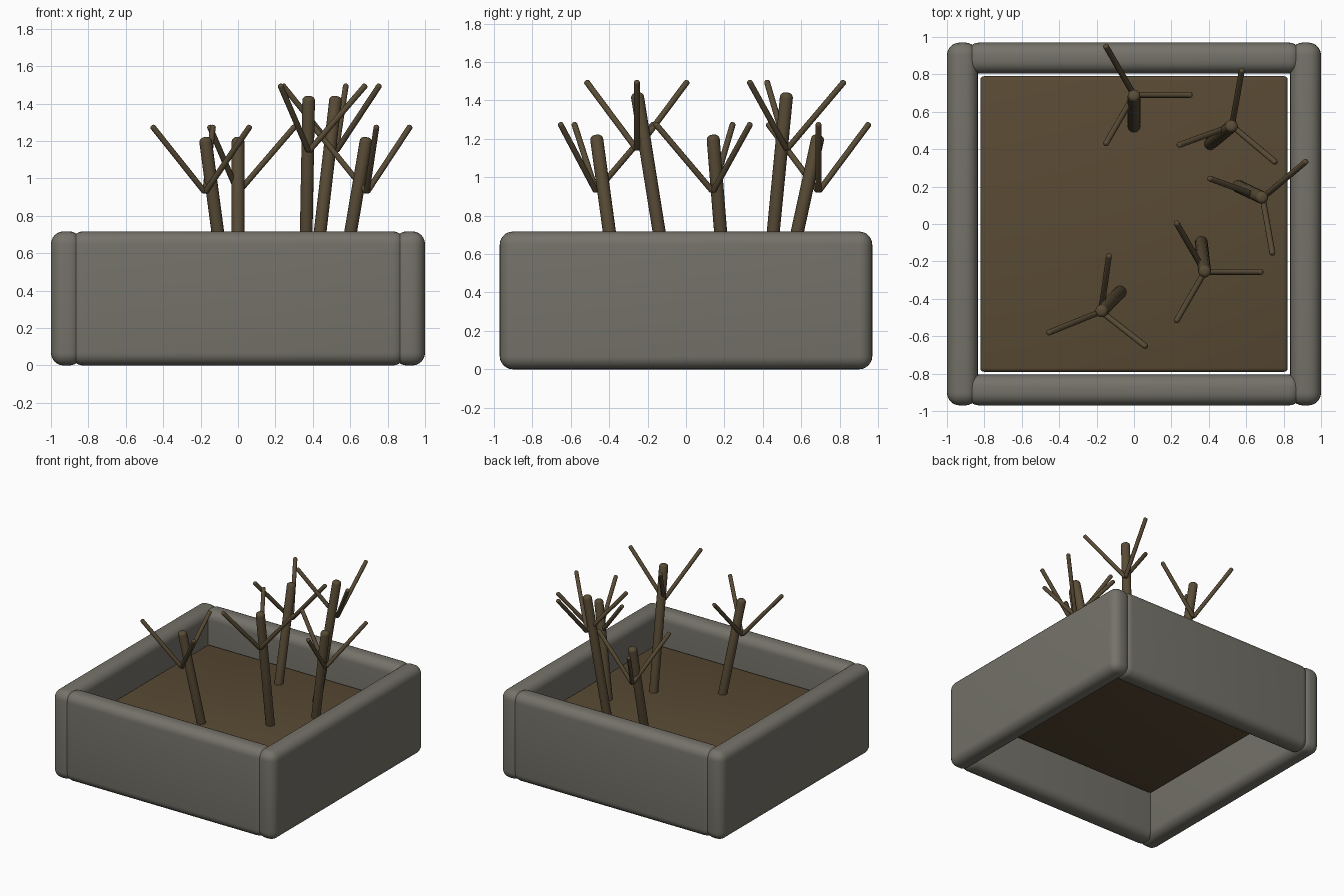
import bpy
import math
from mathutils import Vector

cube = bpy.data.objects.get("Cube")
if cube:
    bpy.data.objects.remove(cube, do_unlink=True)


def material(name, color):
    mat = bpy.data.materials.new(name)
    mat.use_nodes = True
    mat.diffuse_color = (*color, 1)
    mat.node_tree.nodes["Principled BSDF"].inputs["Base Color"].default_value = (*color, 1)
    return mat


stone = material("grey stone", (0.175, 0.168, 0.14))
soil = material("brown soil", (0.1, 0.068, 0.034))
bark = material("brown bark", (0.1, 0.072, 0.037))


def finish(obj, name, mat, bevel, segments):
    """Name, colour, round and smooth the active object."""
    obj.name = name
    obj.data.materials.append(mat)
    mod = obj.modifiers.new("rounding", "BEVEL")
    mod.width = bevel
    mod.segments = segments
    mod.limit_method = "ANGLE"
    mod.angle_limit = math.radians(40)
    bpy.ops.object.modifier_apply(modifier=mod.name)
    bpy.ops.object.shade_smooth_by_angle(angle=math.radians(35))


def block(name, low, high, mat, bevel, segments):
    low, high = Vector(low), Vector(high)
    bpy.ops.mesh.primitive_cube_add(size=1, location=(low + high) / 2)
    obj = bpy.context.object
    obj.scale = high - low
    bpy.ops.object.transform_apply(location=False, rotation=False, scale=True)
    finish(obj, name, mat, bevel, segments)


def rod(name, start, end, radius, sides):
    """Round-ended rod between two points."""
    start, end = Vector(start), Vector(end)
    axis = end - start
    bpy.ops.mesh.primitive_cylinder_add(
        vertices=sides, radius=radius, depth=axis.length, location=(start + end) / 2,
        rotation=axis.to_track_quat("Z", "Y").to_euler())
    finish(bpy.context.object, name, bark, radius * 0.7, 4)


# Planter walls: long side walls with front and back walls set between them
HEIGHT, DEPTH, THICK = 0.717, 0.97, 0.165
for side, sx in (("left", 1), ("right", -1)):
    xs = sorted((sx, sx * (1 - THICK)))
    block(side + "_wall", (xs[0], -DEPTH, 0), (xs[1], DEPTH, HEIGHT), stone, 0.068, 6)
for side, sy in (("back", 1), ("front", -1)):
    ys = sorted((sy * DEPTH, sy * (DEPTH - THICK)))
    block(side + "_wall", (-0.895, ys[0], 0), (0.895, ys[1], HEIGHT), stone, 0.068, 6)

# Soil slab
SOIL_TOP = 0.465
block("soil", (-0.822, -0.79, 0.36), (0.822, 0.79, SOIL_TOP), soil, 0.02, 3)

# Bare plants: base x, base y, tip x, tip y, tip height, first branch angle
plants = [
    (-0.075, -0.365, -0.176, -0.468, 1.22, 82),
    (0.0, 0.525, 0.0, 0.69, 1.22, 0),
    (0.41, 0.43, 0.524, 0.525, 1.44, 80),
    (0.56, 0.2, 0.688, 0.14, 1.22, 40),
    (0.36, -0.1, 0.378, -0.256, 1.44, 0),
]
for i, (bx, by, tx, ty, top, turn) in enumerate(plants, 1):
    base, tip = Vector((bx, by, SOIL_TOP)), Vector((tx, ty, top))
    rod(f"trunk_{i}", base - (tip - base) * 0.08, tip, 0.034, 16)
    fork = Vector((tx, ty, top - 0.295))
    for k in range(3):
        a = math.radians(turn + 120 * k)
        reach = Vector((0.307 * math.cos(a), 0.307 * math.sin(a), 0.357))
        rod(f"branch_{i}_{k + 1}", fork, fork + reach, 0.0155, 12)
